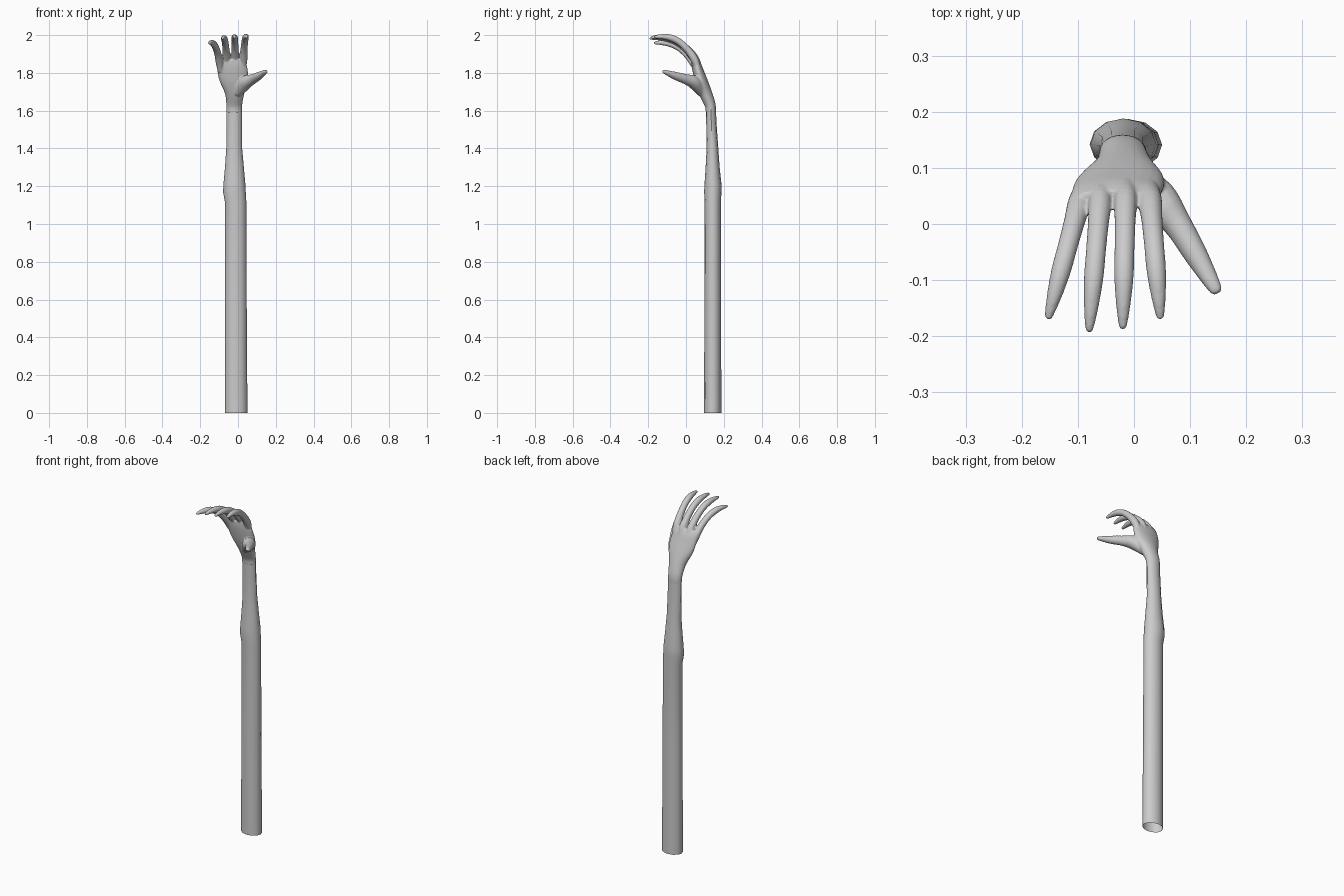
import bpy, bmesh, math
from mathutils import Vector

if "Cube" in bpy.data.objects:
    bpy.data.objects.remove(bpy.data.objects["Cube"])

skin = bpy.data.materials.new("pale grey")
skin.diffuse_color = (0.6, 0.6, 0.6, 1)
skin.use_nodes = True
skin.node_tree.nodes["Principled BSDF"].inputs["Base Color"].default_value = skin.diffuse_color


def smooth_path(rows, steps):
    """Catmull-Rom resampling of (x, y, z, width, depth) rows."""
    out = []
    for i in range(len(rows) - 1):
        a, b, c, d = (rows[max(i - 1, 0)], rows[i], rows[i + 1],
                      rows[min(i + 2, len(rows) - 1)])
        for s in range(steps):
            t = s / steps
            out.append([0.5 * (2 * q + (r - p) * t + (2 * p - 5 * q + 4 * r - u) * t * t
                               + (3 * q - p - 3 * r + u) * t ** 3)
                        for p, q, r, u in zip(a, b, c, d)])
    out.append(list(rows[-1]))
    return out


def loft(bm, rows, sides, cap_start=True, cap_end=True, level=False):
    """Elliptical tube through rows; rings follow the path unless level."""
    rings = []
    for i, (x, y, z, w, d) in enumerate(rows):
        lo, hi = rows[max(i - 1, 0)], rows[min(i + 1, len(rows) - 1)]
        tan = Vector((0, 0, 1)) if level else (Vector(hi[:3]) - Vector(lo[:3])).normalized()
        side = (Vector((1, 0, 0)) - tan * tan.x).normalized()
        up = tan.cross(side)
        rings.append([bm.verts.new(Vector((x, y, z)) + side * w * math.cos(a) + up * d * math.sin(a))
                      for a in (2 * math.pi * k / sides for k in range(sides))])
    for r, s in zip(rings, rings[1:]):
        for k in range(sides):
            j = (k + 1) % sides
            bm.faces.new((r[k], r[j], s[j], s[k]))
    if cap_start:
        bm.faces.new(rings[0][::-1])
    if cap_end:
        bm.faces.new(rings[-1])


def make_object(name, bm):
    mesh = bpy.data.meshes.new(name)
    bm.to_mesh(mesh)
    bm.free()
    mesh.materials.append(skin)
    obj = bpy.data.objects.new(name, mesh)
    bpy.context.collection.objects.link(obj)
    bpy.ops.object.select_all(action='DESELECT')
    obj.select_set(True)
    bpy.context.view_layer.objects.active = obj
    bpy.ops.object.shade_smooth_by_angle(angle=math.radians(40))
    return obj


# Arm: open sleeve end at the floor, slight elbow bulge, narrow forearm
bm = bmesh.new()
loft(bm, [(-0.010, 0.141, 0.00, 0.060, 0.046),
          (-0.012, 0.142, 0.60, 0.058, 0.044),
          (-0.013, 0.142, 1.12, 0.057, 0.043),
          (-0.019, 0.142, 1.17, 0.060, 0.046),
          (-0.019, 0.143, 1.21, 0.058, 0.045),
          (-0.019, 0.141, 1.30, 0.050, 0.037),
          (-0.020, 0.140, 1.40, 0.042, 0.031),
          (-0.020, 0.134, 1.54, 0.041, 0.027),
          (-0.020, 0.132, 1.61, 0.041, 0.027)], 12, cap_start=False, level=True)
make_object("arm", bm)

# Hand: palm, fingers and thumb blended into one skin
bm = bmesh.new()
palm = [(-0.020, 0.132, 1.590, 0.041, 0.027),
        (-0.020, 0.128, 1.630, 0.042, 0.029),
        (-0.018, 0.105, 1.690, 0.051, 0.034),
        (-0.020, 0.083, 1.750, 0.073, 0.034),
        (-0.027, 0.067, 1.800, 0.080, 0.030),
        (-0.034, 0.054, 1.845, 0.077, 0.025),
        (-0.035, 0.044, 1.875, 0.070, 0.017)]
loft(bm, smooth_path(palm, 4), 24)

# Fingers: shared arc profile of (reach, rise, radius), knuckle to tip
arc = [(-0.10, -0.45, 0.016), (0.0, 0.0, 0.021), (0.17, 0.43, 0.019),
       (0.38, 0.78, 0.018), (0.60, 0.97, 0.0175), (0.82, 1.02, 0.013),
       (0.98, 1.0, 0.0075), (1.0, 0.995, 0.004)]
for base, tip in (((-0.097, 0.038, 1.855), (-0.153, -0.168, 1.958)),
                  ((-0.060, 0.043, 1.875), (-0.080, -0.191, 1.983)),
                  ((-0.015, 0.046, 1.880), (-0.020, -0.186, 1.988)),
                  ((0.029, 0.043, 1.875), (0.047, -0.168, 1.990))):
    rows = []
    for reach, rise, rad in arc:
        x, y = (base[i] + (tip[i] - base[i]) * reach for i in (0, 1))
        rows.append((x, y, base[2] + (tip[2] - base[2]) * rise, rad, rad))
    loft(bm, smooth_path(rows, 4), 14)

# Thumb
thumb = [(-0.005, 0.090, 1.695, 0.028, 0.028),
         (0.040, 0.045, 1.748, 0.037, 0.036),
         (0.077, 0.000, 1.766, 0.026, 0.027),
         (0.112, -0.058, 1.785, 0.021, 0.021),
         (0.143, -0.112, 1.805, 0.013, 0.011),
         (0.149, -0.123, 1.809, 0.007, 0.006)]
loft(bm, smooth_path(thumb, 4), 16)

hand = make_object("hand", bm)
blend = hand.modifiers.new("blend", 'REMESH')
blend.mode = 'VOXEL'
blend.voxel_size = 0.0035
blend.use_smooth_shade = True
relax = hand.modifiers.new("relax", 'SMOOTH')
relax.factor = 0.5
relax.iterations = 5
